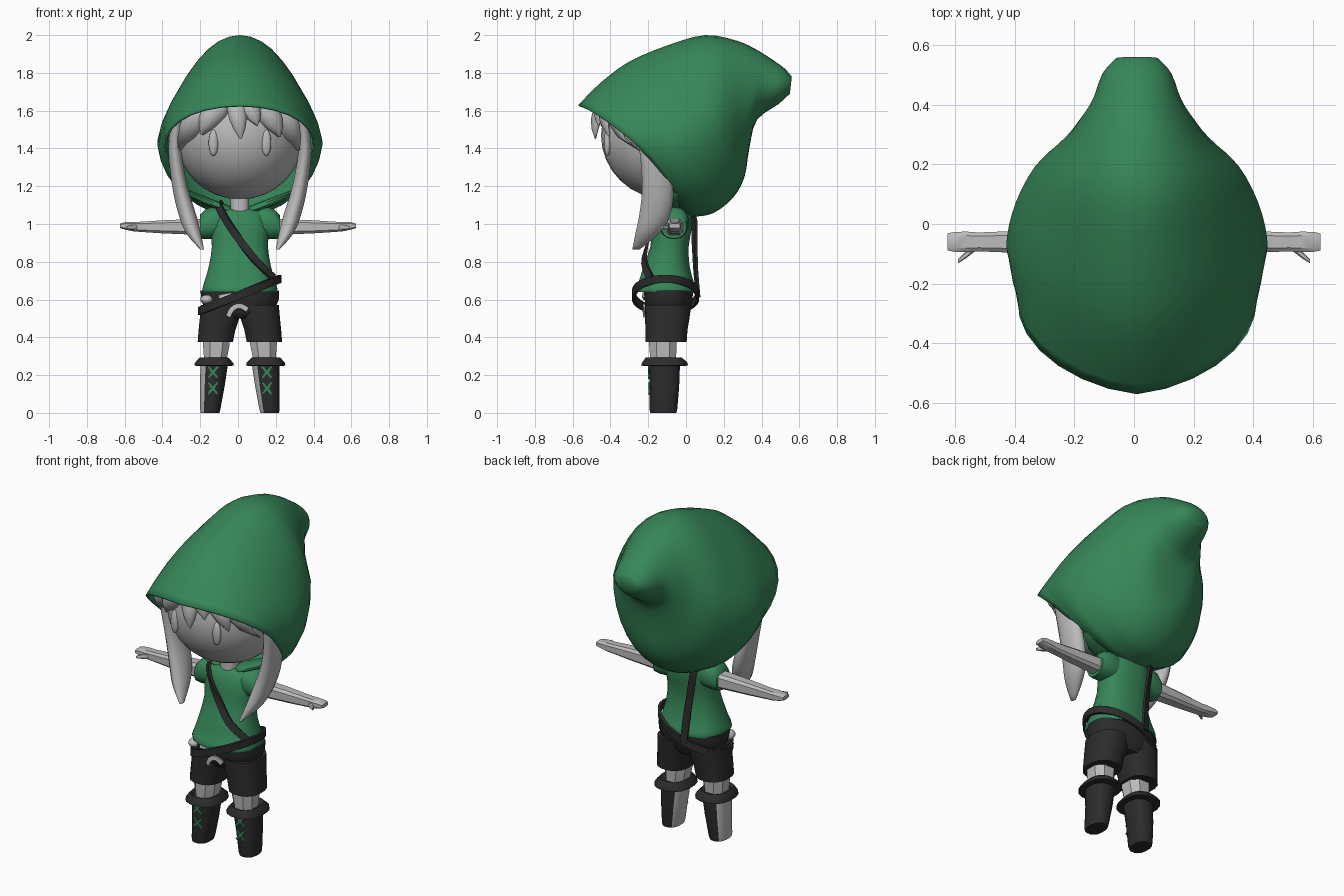
import bpy, bmesh, math
from mathutils import Vector

if "Cube" in bpy.data.objects:
    bpy.data.objects.remove(bpy.data.objects["Cube"])

CX = 0.01  # body centre line


def material(name, rgb):
    m = bpy.data.materials.new(name)
    m.diffuse_color = (*rgb, 1)
    m.use_nodes = True
    m.node_tree.nodes["Principled BSDF"].inputs["Base Color"].default_value = m.diffuse_color
    return m


GREEN = material("forest green", (0.037, 0.24, 0.098))
GREY = material("pale grey", (0.5, 0.5, 0.5))
BLACK = material("charcoal", (0.025, 0.025, 0.025))


def finish(name, bm, mat, angle):
    bmesh.ops.recalc_face_normals(bm, faces=bm.faces)
    me = bpy.data.meshes.new(name)
    bm.to_mesh(me)
    bm.free()
    me.materials.append(mat)
    ob = bpy.data.objects.new(name, me)
    bpy.context.collection.objects.link(ob)
    if angle:
        bpy.ops.object.select_all(action='DESELECT')
        ob.select_set(True)
        bpy.context.view_layer.objects.active = ob
        bpy.ops.object.shade_smooth_by_angle(angle=math.radians(angle))
    return ob


def loft(name, rings, mat, caps=(True, True), angle=40, closed=False):
    bm = bmesh.new()
    vs = [[bm.verts.new(p) for p in r] for r in rings]
    n = len(vs[0])
    pairs = list(zip(vs, vs[1:])) + ([(vs[-1], vs[0])] if closed else [])
    for a, b in pairs:
        for i in range(n):
            j = (i + 1) % n
            bm.faces.new((a[i], a[j], b[j], b[i]))
    if not closed:
        for use, r in zip(caps, (vs[0], vs[-1])):
            if use:
                bm.faces.new(r)
    return finish(name, bm, mat, angle)


def spline(keys, steps):
    """Catmull-Rom interpolation of rows of numbers."""
    out = []
    for i in range(len(keys) - 1):
        p = [keys[max(0, min(len(keys) - 1, i + k))] for k in (-1, 0, 1, 2)]
        for s in range(steps):
            t = s / steps
            out.append([0.5 * (2 * b + (c - a) * t + (2 * a - 5 * b + 4 * c - d) * t * t
                               + (3 * b - a - 3 * c + d) * t ** 3) for a, b, c, d in zip(*p)])
    return out + [list(keys[-1])]


def oval(n, p=2.0):
    """Unit superellipse."""
    f = lambda v: math.copysign(abs(v) ** (2 / p), v)
    return [(f(math.cos(2 * math.pi * (i + .5) / n)), f(math.sin(2 * math.pi * (i + .5) / n)))
            for i in range(n)]


def level(z, x0, x1, y0, y1, n=16, p=2.4):
    """Horizontal oval ring between limits."""
    return [Vector(((x0 + x1) / 2 + u * (x1 - x0) / 2, (y0 + y1) / 2 + v * (y1 - y0) / 2, z))
            for u, v in oval(n, p)]


def upright(x, y, z, ry, rz, n=8, p=3.6):
    """Oval ring across the x axis."""
    return [Vector((x, y + u * ry, z + v * rz)) for u, v in oval(n, p)]


def band(name, pts, width, thick, mat, closed=False):
    """Flat strap that faces away from the body axis."""
    pts = [Vector(p) for p in pts]
    n, rings = len(pts), []
    for i, p in enumerate(pts):
        a = pts[i - 1] if (i or closed) else p
        b = pts[(i + 1) % n] if (i < n - 1 or closed) else p
        t = (b - a).normalized()
        out = p - Vector((CX, -.1, min(p.z, 1.0)))
        out = (out - t * out.dot(t)).normalized()
        side = t.cross(out)
        rings.append([p + side * width * u + out * thick * v
                      for u, v in ((-1, -1), (1, -1), (1, 1), (-1, 1))])
    return loft(name, rings, mat, closed=closed, angle=40)


def ellipsoid(name, c, r, mat, seg=32):
    bm = bmesh.new()
    bmesh.ops.create_uvsphere(bm, u_segments=seg, v_segments=seg // 2, radius=1)
    for v in bm.verts:
        v.co = Vector((c[k] + v.co[k] * r[k] for k in range(3)))
    return finish(name, bm, mat, 60)


# Hood: rings from face rim to drooping tip
# (top y,z / bottom y,z / half width / side bow / upper pinch / lower pinch)
hood_keys = [(-.57, 1.63, -.05, 1.07, .385, .11, -.28, 0), (-.45, 1.75, 0, 1.04, .43, .11, 0, .08),
             (-.30, 1.86, .06, 1.04, .435, .08, .14, .1), (-.10, 1.945, .15, 1.06, .405, .05, .18, .1),
             (.10, 2.0, .25, 1.14, .34, .02, .14, .1), (.27, 1.97, .31, 1.25, .24, 0, 0, .06),
             (.37, 1.925, .335, 1.40, .19, 0, 0, 0), (.45, 1.875, .375, 1.55, .15, 0, 0, 0),
             (.52, 1.825, .49, 1.635, .115, 0, 0, 0), (.56, 1.78, .55, 1.69, .07, 0, 0, 0)]
rings = []
for ty, tz, by, bz, w, bow, up, low in spline(hood_keys, 3):
    ring = []
    for i in range(32):
        a = 2 * math.pi * i / 32
        c, s = math.cos(a), math.sin(a)
        pinch = 1 - up * c if c > 0 else 1 + low * c
        ring.append(Vector((CX + w * s * pinch, (ty + by) / 2 + c * (ty - by) / 2 + bow * abs(s) ** 1.3,
                            (tz + bz) / 2 + c * (tz - bz) / 2)))
    rings.append(ring)
hood = loft("hood", rings, GREEN, caps=(False, True), angle=70)
solid = hood.modifiers.new("thickness", 'SOLIDIFY')
solid.thickness = 0.012
solid.offset = -1

# Head, eyes and neck
HC, HR = Vector((CX, -.1, 1.47)), Vector((.34, .35, .34))
ellipsoid("head", HC, HR, GREY)


def face_y(x, z):
    q = 1 - ((x - HC.x) / HR.x) ** 2 - ((z - HC.z) / HR.z) ** 2
    return HC.y - HR.y * math.sqrt(max(q, .02))


for s in (-1, 1):
    x = CX + s * .14
    ellipsoid("eye", (x, face_y(x, 1.43), 1.43), (.026, .018, .07), GREY, 16)
loft("neck", [level(z, CX - .05, CX + .05, -.14, -.04) for z in (1.03, 1.18)], GREY)

# Fringe strands: root x, tip x, tip z, half width
for x0, x1, z1, w in ((-.16, -.31, 1.39, .10), (-.10, -.19, 1.47, .08), (-.01, .015, 1.45, .055),
                      (.05, .10, 1.52, .06), (.13, .22, 1.46, .08), (.20, .32, 1.39, .09)):
    rings = []
    for t, k in ((0, .9), (.25, 1), (.5, .9), (.75, .6), (1, .08)):
        x, z = x0 + (x1 - x0) * t ** 1.3, 1.66 + (z1 - 1.66) * t
        y = face_y(x, z) - .045 + .015 * t
        rings.append([Vector((x + u * w * k, y + v * .03 * k + .25 * abs(u) * w * k, z))
                      for u, v in oval(10)])
    loft("fringe_strand", rings, GREY, angle=60)

# Long side locks (x, y, z, half x, half y)
lock_keys = [(.33, -.22, 1.56, .03, .06), (.345, -.18, 1.4, .035, .07), (.318, -.15, 1.2, .042, .085),
             (.278, -.165, 1.05, .048, .085), (.245, -.205, .95, .04, .065), (.20, -.265, .865, .01, .02)]
for s in (-1, 1):
    loft("side_lock", [[Vector((CX + s * x + u * rx, y + v * ry, z)) for u, v in oval(12)]
                       for x, y, z, rx, ry in spline(lock_keys, 3)], GREY, angle=60)

# Shirt body with flared hem
shirt_keys = [(.64, .198, -.27, .055), (.66, .20, -.27, .055), (.70, .188, -.25, .04),
              (.78, .165, -.225, .02), (.88, .15, -.19, .015), (.97, .155, -.18, .03),
              (1.05, .14, -.155, .03), (1.08, .09, -.125, .025)]
loft("shirt", [level(z, CX - w, CX + w, y0, y1, 20) for z, w, y0, y1 in spline(shirt_keys, 2)],
     GREEN, angle=50)


def span(s, z, a, b, y0, y1, n=16, p=2.4):
    """Level ring on one side of the body."""
    x = sorted((CX + s * a, CX + s * b))
    return level(z, x[0], x[1], y0, y1, n, p)


for s in (-1, 1):
    # Collar drape between hood and shoulder
    loft("collar_drape", [[Vector((CX + s * x, y + u * ry, z + v * rz)) for u, v in oval(10)]
                          for x, y, z, ry, rz in ((.29, -.03, 1.17, .05, .015), (.2, -.05, 1.13, .09, .022),
                                                  (.1, -.06, 1.09, .085, .024), (.04, -.05, 1.07, .06, .02))],
         GREEN, angle=60)
    # Cap sleeve
    loft("sleeve", [upright(CX + s * x, -.065, z, ry, rz, 14, 2.3) for x, z, ry, rz in
                    ((.08, 1.0, .075, .08), (.135, 1.008, .08, .085), (.18, 1.0, .077, .08),
                     (.212, .985, .066, .062))], GREEN, angle=50)
    # Arm with flat mitten hand
    loft("arm", [upright(s * x, -.06, z, ry, rz) for x, z, ry, rz in
                 ((.12, .985, .05, .046), (.22, .985, .046, .044), (.40, .985, .038, .036),
                  (.52, .985, .033, .028), (.56, .987, .036, .026), (.60, .99, .035, .02),
                  (.625, .99, .03, .012))], GREY, angle=30)
    loft("thumb", [upright(s * x, y, .982, r, r, 8) for x, y, r in
                   ((.535, -.08, .014), (.565, -.105, .012), (.59, -.125, .007))], GREY, angle=40)
    # Shorts leg
    loft("shorts_leg", [span(s, *r) for r in ((.375, .035, .225, -.215, .005), (.44, .022, .22, -.215, .01),
                                              (.50, .002, .214, -.22, .02), (.57, -.01, .208, -.22, .03))],
         BLACK, angle=50)
    # Bare leg between shorts and boot
    loft("leg", [span(s, *r, n=8) for r in ((.24, .075, .19, -.19, -.05), (.36, .05, .20, -.2, -.045),
                                            (.42, .05, .2, -.2, -.04))], GREY, angle=20)
    # Boot with a pale panel down its -x side
    boot = loft("boot", [span(s, *r, n=16) for r in ((0, .108, .208, -.19, -.05), (.02, .102, .211, -.195, -.045),
                                                     (.14, .08, .212, -.192, -.035), (.27, .06, .21, -.2, -.03))],
                BLACK, angle=50)
    boot.data.materials.append(GREY)
    for f in boot.data.polygons:
        f.material_index = int(f.normal.x < -.5)
    # Flared cuff
    loft("boot_cuff", [span(s, *r) for r in ((.248, .075, .205, -.20, -.03), (.25, .03, .243, -.24, .012),
                                             (.265, .034, .24, -.235, .01), (.293, .06, .215, -.215, -.02),
                                             (.28, .08, .2, -.2, -.04))], BLACK, angle=40)
    # Crossed laces
    for z in (.13, .215):
        for d in (-1, 1):
            c = Vector((CX + s * .143, -.193 - .03 * max(0, z - .14), z))
            a, b = Vector((.026, 0, d * .03)), Vector((-d * .004, 0, .0045))
            loft("boot_lace", [[c + e + f + Vector((0, h, 0)) for f, h in
                                ((b, -.005), (-b, -.005), (-b, .004), (b, .004))] for e in (-a, a)],
                 GREEN, angle=0)

# Shorts hips
loft("shorts_hips", [level(z, CX - w, CX + w, y0, y1, 20) for z, w, y0, y1 in
                     ((.50, .10, -.19, 0), (.53, .18, -.212, .02), (.60, .208, -.22, .035),
                      (.648, .21, -.225, .04))], BLACK, angle=50)
# Skin showing at the front and side of the hips
ellipsoid("hip_skin", (-.165, -.172, .60), (.035, .045, .026), GREY, 16)
for pts in (((-.05, -.216, .51), (-.03, -.222, .55), (.01, -.224, .567), (.05, -.222, .545)),
            ((-.10, -.218, .61), (-.04, -.226, .622), (.03, -.226, .625))):
    band("hip_skin_strip", spline(pts, 3), .013, .005, GREY)

# Tilted hip belt
belt = []
for i in range(32):
    a = 2 * math.pi * i / 32
    x = .213 * math.cos(a)
    belt.append((CX + x, -.108 + .17 * math.sin(a), .625 + .4 * x))
band("hip_belt", belt, .021, .008, BLACK, closed=True)

# Shoulder strap from front hip, over the shoulder and down the back
strap = [(.19, -.19, .715), (.10, -.222, .80), (.02, -.205, .90), (-.05, -.185, 1.0), (-.095, -.14, 1.08),
         (-.10, -.05, 1.11), (-.085, .035, 1.06), (-.06, .045, .90), (-.04, .052, .75), (-.03, .065, .61)]
band("shoulder_strap", spline(strap, 3), .02, .007, BLACK)
